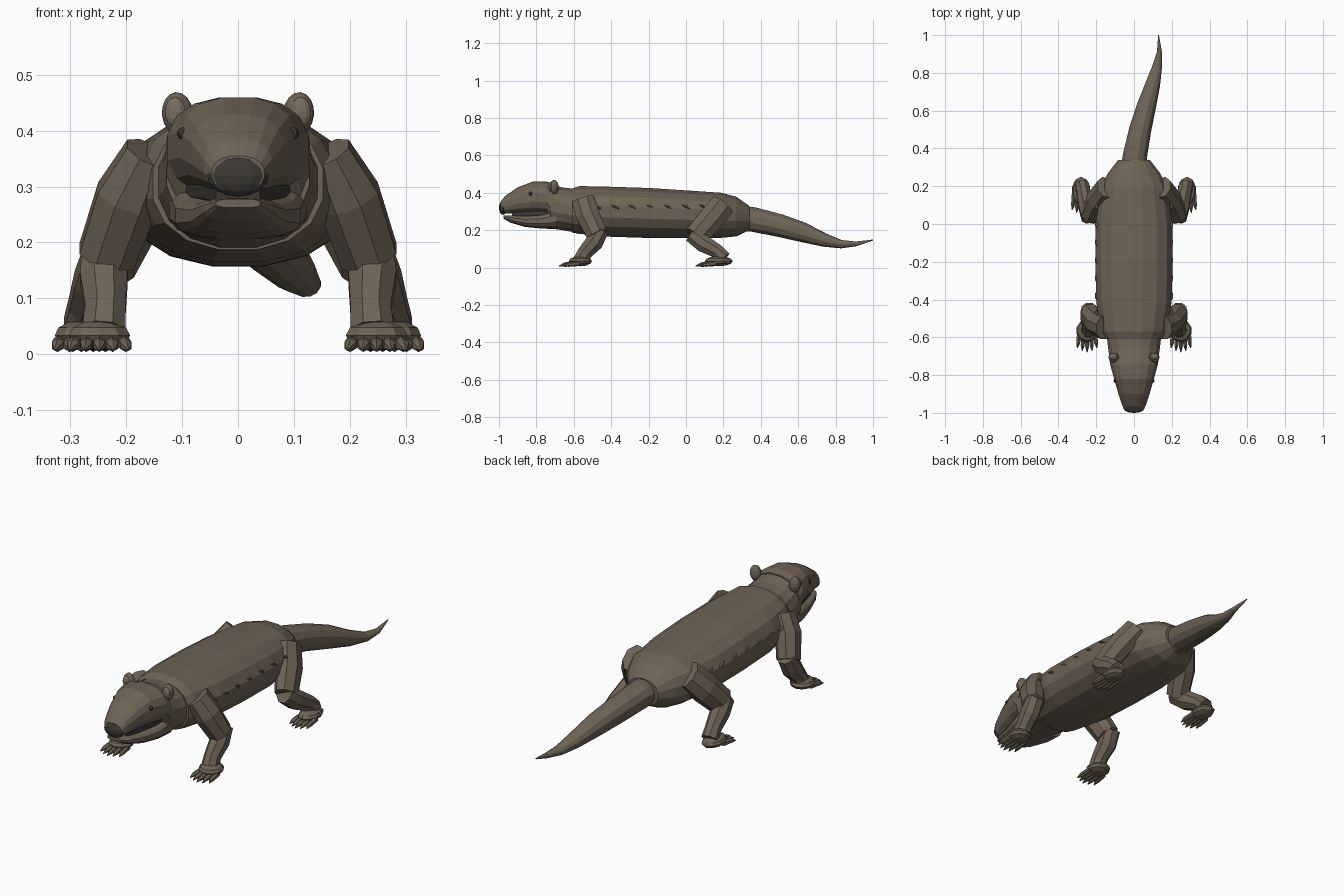
import bpy, bmesh, math
from mathutils import Vector, Matrix


def material(name, rgb):
    m = bpy.data.materials.new(name)
    m.diffuse_color = (*rgb, 1)
    return m


HIDE = material("hide_brown", (0.155, 0.125, 0.09))
PALE = material("pale_brown", (0.19, 0.155, 0.12))
DARK = material("dark_grey", (0.045, 0.04, 0.035))


def finish(name, bm, mat):
    bmesh.ops.recalc_face_normals(bm, faces=bm.faces)
    me = bpy.data.meshes.new(name)
    bm.to_mesh(me)
    bm.free()
    me.materials.append(mat)
    ob = bpy.data.objects.new(name, me)
    bpy.context.collection.objects.link(ob)
    return ob


def skin(name, rings, mat=HIDE):
    """Join rings of points into a closed, flat-shaded skin."""
    bm = bmesh.new()
    vr = [[bm.verts.new(p) for p in r] for r in rings]
    n = len(vr[0])
    for a, b in zip(vr, vr[1:]):
        for i in range(n):
            j = (i + 1) % n
            bm.faces.new((a[i], a[j], b[j], b[i]))
    bm.faces.new(vr[0])
    bm.faces.new(vr[-1])
    return finish(name, bm, mat)


def trunk(name, sections, p=2.2, n=16):
    """Loft along y through sections (y, half width, top z, bottom z)."""
    rings = []
    for y, w, top, bot in sections:
        ring = []
        for i in range(n):
            a = 2 * math.pi * (i + 0.5) / n
            c, s = math.cos(a), math.sin(a)
            x = math.copysign(abs(c) ** (2 / p), c)
            z = math.copysign(abs(s) ** (2 / p), s)
            ring.append((w * x, y, (top + bot) / 2 + (top - bot) / 2 * z))
        rings.append(ring)
    return skin(name, rings)


def tube(name, path, n=8, mat=HIDE):
    """Loft along points (x, y, z, radius sideways, radius across)."""
    pts = [Vector(p[:3]) for p in path]
    rings = []
    for k, p in enumerate(path):
        t = (pts[min(k + 1, len(pts) - 1)] - pts[max(k - 1, 0)]).normalized()
        u = (Vector((1, 0, 0)) - t * t.x).normalized()
        v = t.cross(u)
        rings.append([pts[k] + u * p[3] * math.cos(a) + v * p[4] * math.sin(a)
                      for a in (2 * math.pi * (i + 0.5) / n for i in range(n))])
    return skin(name, rings, mat)


def ball(name, loc, scale, rot=(0, 0, 0), mat=HIDE, u=12, v=8):
    bm = bmesh.new()
    bmesh.ops.create_uvsphere(bm, u_segments=u, v_segments=v, radius=1)
    m = Matrix.Translation(loc)
    for ax, ang in zip("XYZ", rot):
        m = m @ Matrix.Rotation(ang, 4, ax)
    bmesh.ops.transform(bm, matrix=m @ Matrix.Diagonal((*scale, 1)), verts=bm.verts)
    return finish(name, bm, mat)


# Torso, from shoulders to rump
trunk("body", [(-0.61, 0.155, 0.425, 0.185), (-0.57, 0.175, 0.438, 0.178),
               (-0.42, 0.202, 0.435, 0.163), (-0.2, 0.208, 0.428, 0.156),
               (0.0, 0.206, 0.415, 0.155), (0.19, 0.18, 0.402, 0.157),
               (0.27, 0.14, 0.38, 0.165), (0.34, 0.085, 0.33, 0.2)], 2.2)

# Head, jaw and neck
trunk("head", [(-0.99, 0.047, 0.355, 0.292), (-0.965, 0.062, 0.385, 0.288),
               (-0.9, 0.084, 0.43, 0.287), (-0.82, 0.107, 0.461, 0.287),
               (-0.745, 0.128, 0.461, 0.28), (-0.71, 0.132, 0.452, 0.215)], 2.4)
trunk("neck", [(-0.725, 0.13, 0.452, 0.207), (-0.66, 0.139, 0.43, 0.198),
               (-0.57, 0.15, 0.421, 0.182)], 2.2)
trunk("lower_jaw", [(-0.975, 0.04, 0.278, 0.262), (-0.94, 0.062, 0.28, 0.24),
                    (-0.86, 0.086, 0.278, 0.217), (-0.77, 0.113, 0.288, 0.208),
                    (-0.69, 0.124, 0.32, 0.205)], 3)
trunk("mouth_lining", [(-0.93, 0.04, 0.31, 0.26), (-0.72, 0.1, 0.33, 0.26)],
      3).data.materials[0] = DARK
ball("nose", (0, -0.978, 0.32), (0.055, 0.022, 0.038), mat=DARK)

# Tail, curving sideways to the tip
tube("tail", [(0, 0.28, 0.262, 0.075, 0.07), (0.005, 0.36, 0.257, 0.066, 0.068),
              (0.033, 0.5, 0.225, 0.06, 0.063), (0.065, 0.62, 0.19, 0.052, 0.055),
              (0.1, 0.74, 0.147, 0.04, 0.037), (0.122, 0.83, 0.125, 0.027, 0.023),
              (0.135, 0.91, 0.127, 0.014, 0.013), (0.13, 1.0, 0.147, 0.002, 0.003)], 12)


def foot(name, s, x, y, w, length, spread, reach):
    """Flat paw with five tapering claws."""
    ball(name, (s * x, y, 0.034), (w, length, 0.027), u=10, v=6)
    for k in range(-2, 3):
        bx, by = x + k * spread, y - length * (0.8 - 0.05 * k * k)
        ex, ey = x + k * spread * 1.25, by - reach + 0.005 * abs(k)
        tube(f"{name}_claw", [(s * bx, by + 0.03, 0.022, 0.013, 0.014),
                              (s * (bx + ex) / 2, (by + ey) / 2, 0.016, 0.012, 0.012),
                              (s * ex, ey, 0.008, 0.002, 0.002)], 6)


for s, side in ((1, "right"), (-1, "left")):
    # Front leg
    tube(f"{side}_front_upper_leg", [(s * 0.16, -0.55, 0.36, 0.045, 0.066),
                                     (s * 0.198, -0.525, 0.28, 0.06, 0.068),
                                     (s * 0.235, -0.475, 0.175, 0.055, 0.06)])
    tube(f"{side}_front_lower_leg", [(s * 0.236, -0.45, 0.2, 0.045, 0.04),
                                     (s * 0.24, -0.49, 0.135, 0.046, 0.052),
                                     (s * 0.237, -0.54, 0.08, 0.039, 0.043),
                                     (s * 0.24, -0.56, 0.04, 0.042, 0.045)])
    foot(f"{side}_front_foot", s, 0.248, -0.565, 0.058, 0.062, 0.021, 0.065)
    # Hind leg
    tube(f"{side}_hind_upper_leg", [(s * 0.15, 0.195, 0.335, 0.05, 0.07),
                                    (s * 0.192, 0.13, 0.255, 0.06, 0.074),
                                    (s * 0.232, 0.05, 0.165, 0.052, 0.066)])
    tube(f"{side}_hind_lower_leg", [(s * 0.235, 0.03, 0.175, 0.045, 0.045),
                                    (s * 0.25, 0.09, 0.13, 0.046, 0.05),
                                    (s * 0.268, 0.17, 0.085, 0.038, 0.04),
                                    (s * 0.275, 0.205, 0.05, 0.04, 0.04)])
    foot(f"{side}_hind_foot", s, 0.28, 0.175, 0.05, 0.075, 0.019, 0.065)
    # Ear with paler inner face, and eye
    ball(f"{side}_ear", (s * 0.108, -0.705, 0.43), (0.028, 0.024, 0.039), (0, s * 0.1, 0))
    ball(f"{side}_inner_ear", (s * 0.112, -0.722, 0.433), (0.019, 0.012, 0.027), mat=PALE)
    ball(f"{side}_eye", (s * 0.098, -0.83, 0.395), (0.011, 0.011, 0.011), mat=DARK, u=8, v=6)
    # Row of short slanted ridges along the flank
    for k in range(7):
        y = -0.475 + 0.095 * k
        ball(f"{side}_flank_ridge", (s * 0.199, y, 0.325), (0.008, 0.027, 0.006),
             (-0.45, 0, 0), u=6, v=4)
